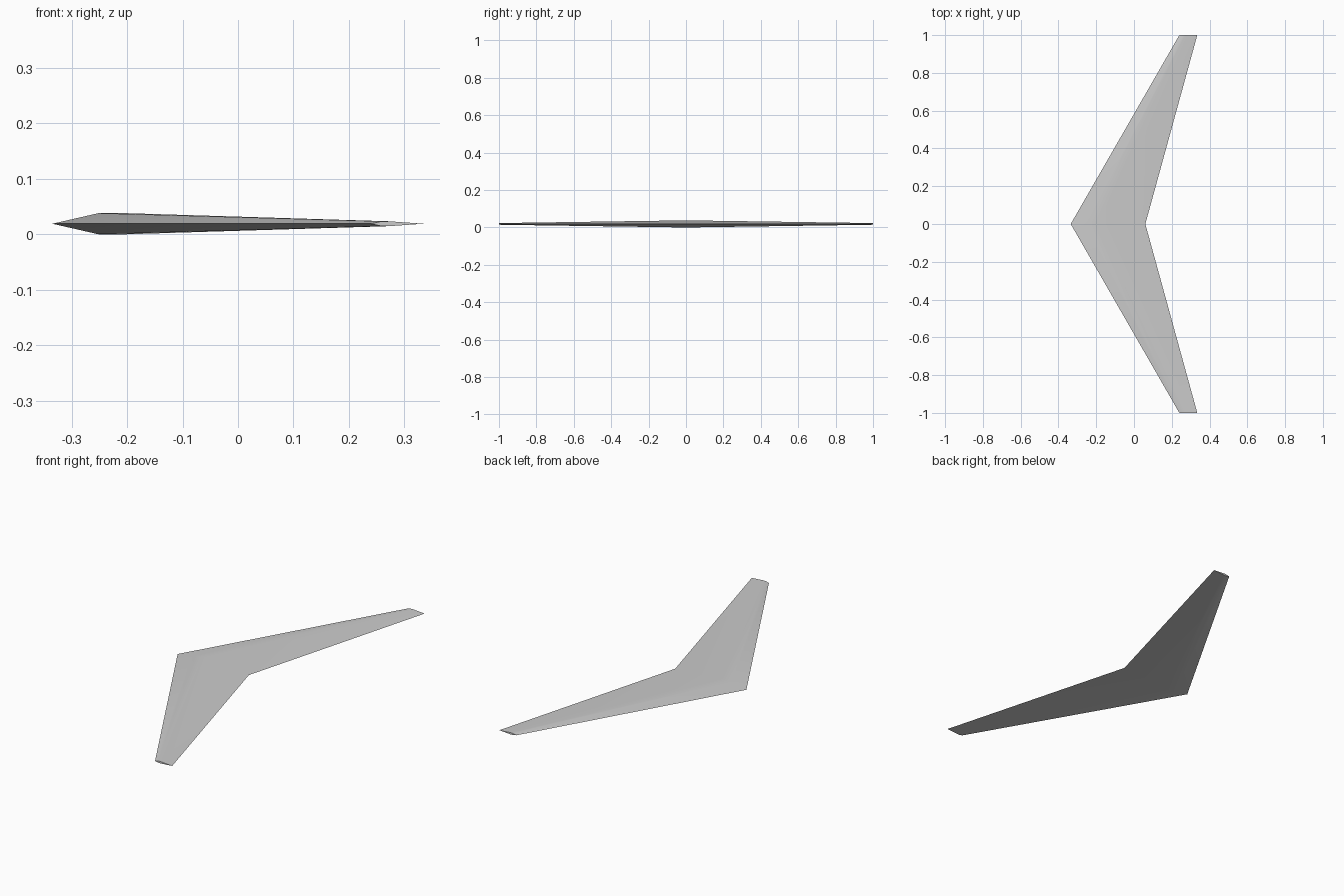
import bpy
import bmesh
import math

cube = bpy.data.objects.get("Cube")
if cube:
    bpy.data.objects.remove(cube, do_unlink=True)

MID_Z = 0.019
# Airfoil outline: chord fraction and half thickness fraction
AIRFOIL = [(0, 0), (0.21, 1), (0.34, 1), (1, 0), (0.34, -1), (0.21, -1)]
# Stations along the span: y, leading edge x, trailing edge x, half thickness
STATIONS = [(-1, 0.24, 0.335, 0.0044),
            (0, -0.335, 0.06, MID_Z),
            (1, 0.24, 0.335, 0.0044)]

grey = bpy.data.materials.new("light_grey")
grey.use_nodes = True
grey.diffuse_color = (0.6, 0.6, 0.6, 1)
grey.node_tree.nodes["Principled BSDF"].inputs["Base Color"].default_value = (0.6, 0.6, 0.6, 1)

# Swept wing lofted from tip to root to tip
bm = bmesh.new()
rings = []
for y, lead, trail, half in STATIONS:
    rings.append([bm.verts.new((lead + c * (trail - lead), y, MID_Z + t * half))
                  for c, t in AIRFOIL])
n = len(AIRFOIL)
for a, b in zip(rings, rings[1:]):
    for i in range(n):
        j = (i + 1) % n
        bm.faces.new((a[i], a[j], b[j], b[i]))

# Flat wing tips
for ring in (rings[0], rings[-1]):
    bm.faces.new(ring)
bmesh.ops.recalc_face_normals(bm, faces=bm.faces)

mesh = bpy.data.meshes.new("swept_wing")
bm.to_mesh(mesh)
bm.free()
mesh.materials.append(grey)
wing = bpy.data.objects.new("swept_wing", mesh)
bpy.context.collection.objects.link(wing)

# Smooth skin with crisp leading edge, trailing edge and tips
bpy.ops.object.select_all(action='DESELECT')
wing.select_set(True)
bpy.context.view_layer.objects.active = wing
bpy.ops.object.shade_smooth_by_angle(angle=math.radians(20))
for edge in mesh.edges:
    if all(abs(mesh.vertices[v].co.z - MID_Z) < 1e-5 for v in edge.vertices):
        edge.use_edge_sharp = True
